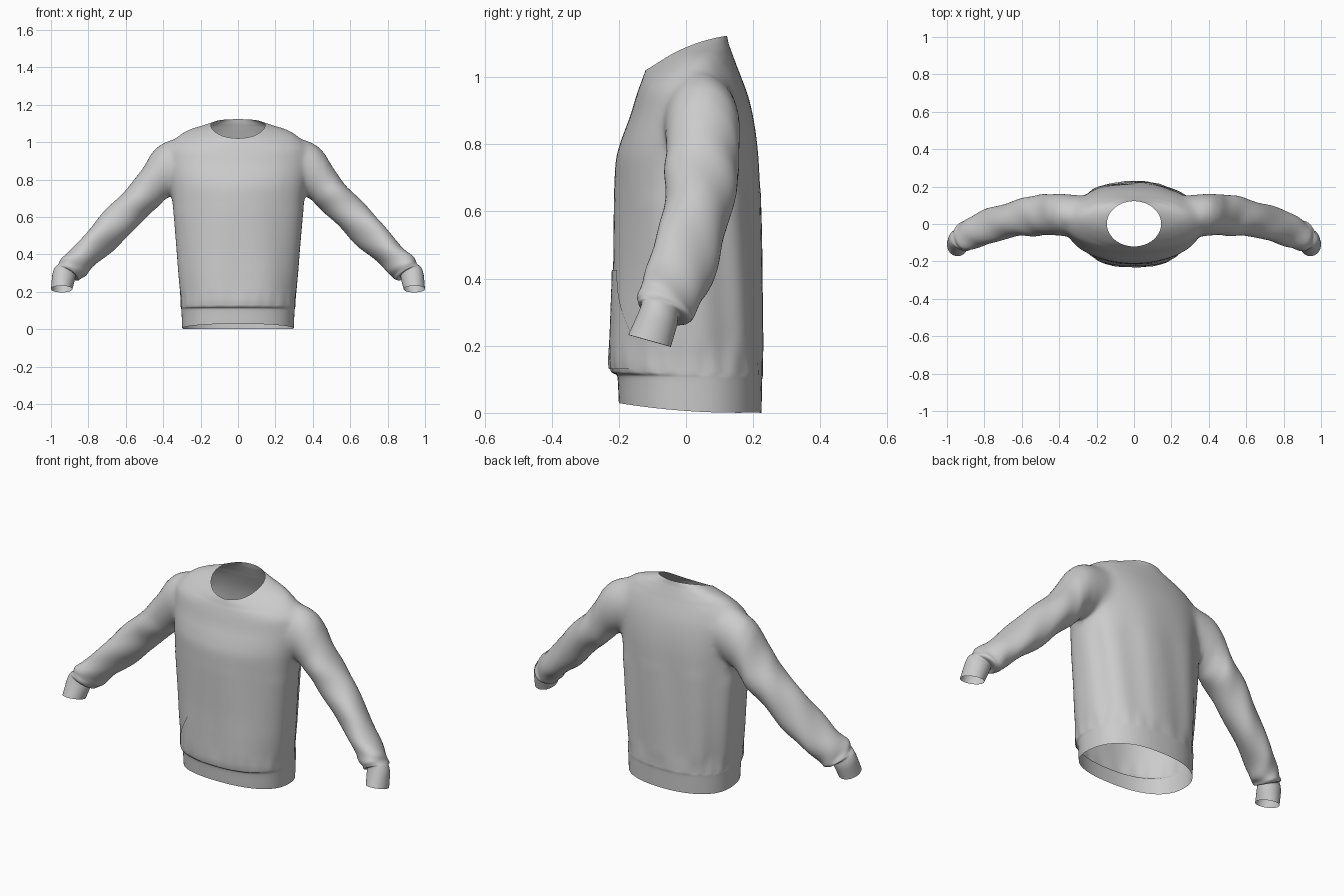
import bpy, bmesh
from math import sin, cos, pi, copysign

if "Cube" in bpy.data.objects:
    bpy.data.objects.remove(bpy.data.objects["Cube"])


def resample(rows, steps):
    """Monotone smooth interpolation through a list of section rows."""
    def slope(i, k):
        if i == 0 or i == len(rows) - 1:
            return rows[min(i + 1, len(rows) - 1)][k] - rows[max(i - 1, 0)][k]
        a, b = rows[i][k] - rows[i - 1][k], rows[i + 1][k] - rows[i][k]
        return 0 if a * b <= 0 else 2 * a * b / (a + b)
    out = []
    for i in range(len(rows) - 1):
        for s in range(steps):
            t = s / steps
            out.append([(2*t**3 - 3*t*t + 1) * p + (t**3 - 2*t*t + t) * slope(i, k)
                        + (3*t*t - 2*t**3) * q + (t**3 - t*t) * slope(i + 1, k)
                        for k, (p, q) in enumerate(zip(rows[i], rows[i + 1]))])
    return out + [list(rows[-1])]


def loft(name, rings):
    """Closed solid through rings, with one n-gon at each end."""
    bm = bmesh.new()
    loops = [[bm.verts.new(p) for p in r] for r in rings]
    n = len(loops[0])
    for a, b in zip(loops, loops[1:]):
        for j in range(n):
            bm.faces.new((a[j], a[(j + 1) % n], b[(j + 1) % n], b[j]))
    bm.faces.new(loops[0])
    bm.faces.new(loops[-1])
    bmesh.ops.recalc_face_normals(bm, faces=bm.faces)
    mesh = bpy.data.meshes.new(name)
    bm.to_mesh(mesh)
    bm.free()
    ob = bpy.data.objects.new(name, mesh)
    bpy.context.collection.objects.link(ob)
    return ob


def ramp(x, a, b):
    t = min(1, max(0, (x - a) / (b - a)))
    return t * t * (3 - 2 * t)


# Torso sections: z front, z back, half width, y front, y back, corner exponent
TORSO = [
    (.03, .00, .298, -.200, .225, .85), (.11, .10, .303, -.205, .227, .85),
    (.122, .112, .305, -.222, .229, .85), (.16, .16, .306, -.228, .228, .85),
    (.29, .29, .318, -.222, .226, .85), (.43, .43, .330, -.216, .225, .87),
    (.60, .60, .346, -.213, .222, .90), (.74, .75, .362, -.210, .217, .92),
    (.81, .84, .370, -.194, .208, .92), (.88, .93, .375, -.168, .190, .92),
    (.94, 1.0, .370, -.150, .165, .92), (.975, 1.05, .330, -.138, .145, .95),
    (.99, 1.08, .280, -.132, .134, 1), (1.005, 1.10, .215, -.127, .127, 1),
    (1.02, 1.122, .145, -.120, .122, 1)]


def torso_ring(row, n=96):
    zf, zb, hw, yf, yb, p = row
    ring = []
    for j in range(n):
        a = 2 * pi * j / n
        c, s = cos(a), sin(a)
        # soft hanging folds, strongest at the back and sides
        m = ramp(zf, .12, .22) * (1 - ramp(zf, .65, .9))
        back = ramp(s, -.3, .5)
        f = 1 + m * (.022 * back * sin(9 * a + 2.5 * zf)
                     + .012 * (1 - back) * cos(6 * a + 4 * zf * copysign(1, c)))
        # gathers just above the hem band
        g = ramp(zf, .112, .13) * (1 - ramp(zf, .13, .24))
        f += .007 * g * sin(23 * a + sin(5 * a))
        x = hw * f * copysign(abs(c) ** p, c)
        y = (yf + yb) / 2 + (yb - yf) / 2 * min(f, 1.015) * copysign(abs(s) ** p, s)
        ring.append((x, y, zf + (zb - zf) * (y - yf) / (yb - yf)))
    return ring


# Sleeve sections: top x, z, bottom x, z, y front, y back, back-edge drop
SLEEVE = [
    (.22, 1.025, .22, .77, -.06, .14, 0), (.33, 1.015, .32, .725, -.07, .16, 0),
    (.425, .982, .385, .695, -.063, .162, 0), (.525, .835, .43, .65, -.06, .158, -.01),
    (.63, .715, .525, .565, -.062, .14, -.015), (.755, .58, .655, .435, -.085, .105, -.02),
    (.875, .44, .775, .335, -.120, .06, -.03), (.945, .37, .825, .285, -.142, .025, -.03),
    (.967, .338, .85, .268, -.142, .01, -.025), (.978, .33, .868, .285, -.132, -.022, -.018),
    (.992, .295, .872, .265, -.143, -.026, -.016), (1.0, .215, .886, .214, -.172, -.045, -.018)]


def sleeve_ring(row, t, side, n=48):
    xt, zt, xb, zb, yf, yb, drop = row
    m = ramp(t, .2, .32) * (1 - ramp(t, .66, .76))
    ring = []
    for j in range(n):
        a = 2 * pi * j / n
        # diagonal creases wrapping round the arm
        f = 1 + m * (.03 * sin(34 * t + 2 * a) + .025 * sin(50 * t - 3 * a + side))
        c, s = cos(a) * f, sin(a) * f
        ring.append((side * ((xt + xb) / 2 + c * (xt - xb) / 2),
                     (yf + yb) / 2 + s * (yb - yf) / 2,
                     (zt + zb) / 2 + c * (zt - zb) / 2 + s * drop))
    return ring


# Join torso and sleeves into one solid
shirt = loft("sweatshirt", [torso_ring(r) for r in resample(TORSO, 6)])
rows = resample(SLEEVE, 8)
bpy.context.view_layer.objects.active = shirt
for side in (-1, 1):
    sleeve = loft("sleeve", [sleeve_ring(r, i / (len(rows) - 1), side)
                             for i, r in enumerate(rows)])
    mod = shirt.modifiers.new("join", 'BOOLEAN')
    mod.operation, mod.solver, mod.object = 'UNION', 'EXACT', sleeve
    bpy.ops.object.modifier_apply(modifier=mod.name)
    bpy.data.objects.remove(sleeve)

# Open the neck, hem and cuffs, then soften the chest and armholes
bm = bmesh.new()
bm.from_mesh(shirt.data)
bmesh.ops.delete(bm, geom=[f for f in bm.faces if len(f.verts) > 30], context='FACES_ONLY')
bmesh.ops.remove_doubles(bm, verts=bm.verts, dist=.003)


def soften(verts, times):
    for _ in range(times):
        bmesh.ops.smooth_vert(bm, verts=verts, factor=.5, use_axis_x=True,
                              use_axis_y=True, use_axis_z=True)


soften([v for v in bm.verts if abs(v.co.x) < .36 and .66 < v.co.z < 1.04
        and not v.is_boundary], 8)
soften([v for v in bm.verts if .24 < abs(v.co.x) < .46 and v.co.z > .63], 8)
for v in bm.verts:
    # bow the neckline up over the shoulders and the hem down at the sides
    v.co.z += .018 * ramp(v.co.z, .98, 1.06) * max(0, 1 - (v.co.y / .125) ** 2)
    v.co.z -= .01 * (1 - ramp(v.co.z, .03, .09)) * max(0, 1 - (v.co.y / .21) ** 2)
bm.to_mesh(shirt.data)
bm.free()
bpy.context.view_layer.update()

# Front pouch pocket laid on the torso
bm = bmesh.new()
NU, NV = 40, 20
grid = []
for i in range(NV + 1):
    v = i / NV
    half = .15 + .11 * ramp(v, 0, .9)
    z = .425 - .295 * v
    line = []
    for j in range(NU + 1):
        x = half * (2 * j / NU - 1)
        hit, loc, _, _ = shirt.ray_cast((x, -1, z), (0, 1, 0))
        line.append(bm.verts.new((x, (loc.y if hit else -.15) - .004, z)))
    grid.append(line)
for a, b in zip(grid, grid[1:]):
    for j in range(NU):
        bm.faces.new((a[j], b[j], b[j + 1], a[j + 1]))
mesh = bpy.data.meshes.new("front_pocket")
bm.to_mesh(mesh)
bm.free()
pocket = bpy.data.objects.new("front_pocket", mesh)
bpy.context.collection.objects.link(pocket)

for ob in (shirt, pocket):
    ob.data.shade_smooth()
